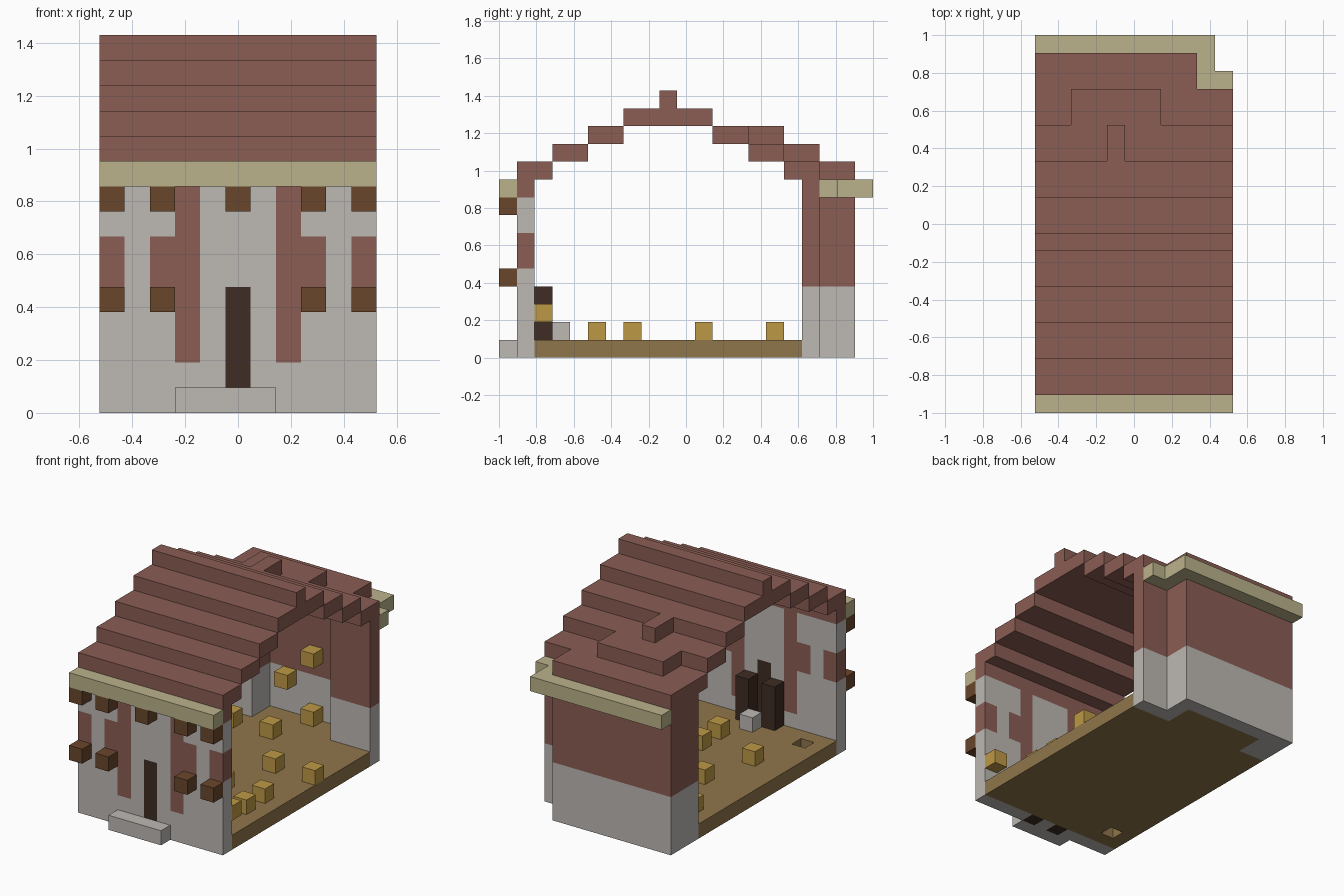
import bpy
import bmesh
from itertools import product
from mathutils import Vector

if "Cube" in bpy.data.objects:
    bpy.data.objects.remove(bpy.data.objects["Cube"], do_unlink=True)

UNIT = 2 / 21                       # edge of one building block
ORIGIN = Vector((-5.5, -10.5, 0))   # moves the block grid to the centre


def material(name, *rgb):
    linear = [((c / 255 + 0.055) / 1.055) ** 2.4 for c in rgb] + [1]
    mat = bpy.data.materials.new(name)
    mat.use_nodes = True
    mat.diffuse_color = linear
    shader = mat.node_tree.nodes["Principled BSDF"]
    shader.inputs["Base Color"].default_value = linear
    shader.inputs["Roughness"].default_value = 0.9
    return mat


RED = material("brick red", 139, 93, 84)
GREY = material("plaster grey", 189, 185, 180)
BEIGE = material("trim beige", 187, 178, 139)
BROWN = material("beam brown", 106, 70, 43)
DARK = material("dark wood", 62, 44, 35)
GOLD = material("gold", 190, 153, 70)
FLOOR = material("floor wood", 144, 118, 76)


def box(x, y, z):
    """Cells of a box; every argument is one index or a (first, last) pair."""
    spans = [(s, s) if isinstance(s, int) else s for s in (x, y, z)]
    return set(product(*(range(a, b + 1) for a, b in spans)))


def blocks(name, cells, mats, rule=lambda x, y, z: 0):
    """Outer skin of a set of unit cells, coloured per cell by a rule."""
    bm = bmesh.new()
    verts = {}

    def vert(p):
        key = tuple(p)
        if key not in verts:
            verts[key] = bm.verts.new((Vector(key) + ORIGIN) * UNIT)
        return verts[key]

    for cell in sorted(cells):
        for axis, side in product(range(3), (0, 1)):
            near = list(cell)
            near[axis] += 2 * side - 1
            if tuple(near) in cells:
                continue
            u, v = (axis + 1) % 3, (axis + 2) % 3
            ring = []
            for du, dv in ((0, 0), (1, 0), (1, 1), (0, 1)):
                p = list(cell)
                p[axis] += side
                p[u] += du
                p[v] += dv
                ring.append(vert(p))
            face = bm.faces.new(ring if side else ring[::-1])
            face.material_index = rule(*cell)
    mesh = bpy.data.meshes.new(name)
    bm.to_mesh(mesh)
    bm.free()
    for mat in mats:
        mesh.materials.append(mat)
    obj = bpy.data.objects.new(name, mesh)
    bpy.context.collection.objects.link(obj)
    return obj


# Front wall: grey plaster, red brick panels, dark door
def front_colour(x, y, z):
    across = abs(x - 5)
    if (x == 5 and 1 <= z <= 4) or (across == 1 and z == 0):
        return 2
    if z == 9 or (across == 2 and z >= 2):
        return 1
    return 1 if across in (3, 5) and z in (5, 6) else 0


blocks("front_wall", box((0, 10), 1, (0, 9)), [GREY, RED, DARK], front_colour)
blocks("front_step", box((3, 6), 0, 0), [GREY])
blocks("front_eave", box((0, 10), 0, 9), [BEIGE])

# Beam ends poking out of the front wall
beams = set()
for x in (0, 2, 5, 8, 10):
    beams |= box(x, 0, 8)
    if x != 5:
        beams |= box(x, 0, 4)
blocks("beam_ends", beams, [BROWN])

# Rear wall with a shallow alcove
rear = (box((0, 1), (17, 19), (0, 9)) | box(8, (17, 19), (0, 9))
        | box((9, 10), 17, (0, 9)) | box((2, 7), 19, (0, 9)))
blocks("rear_wall", rear, [GREY, RED], lambda x, y, z: int(z > 3))
blocks("rear_eave", box((0, 9), 20, 9) | box(9, (18, 19), 9) | box(10, 18, 9),
       [BEIGE])

# Floor with a hole near the front
floor = box((0, 10), (2, 16), 0) | box((2, 7), (17, 18), 0)
blocks("floor", floor - box(1, 3, 0), [FLOOR])

# Stepped main roof
roof = box((0, 10), (7, 11), 13) | box((0, 10), 9, 14)
for step in range(3):
    roof |= box((0, 10), (1 + 2 * step, 2 + 2 * step), 10 + step)
    roof |= box((0, 10), (16 - 2 * step, 17 - 2 * step), 10 + step)
# Small rear gable running into the main roof
roof -= box((2, 6), (16, 17), 10) | box(4, (14, 15), 11)
roof |= box((0, 8), (18, 19), 10)
roof |= box((2, 6), (16, 17), 11) | box(4, (14, 15), 12)
blocks("roof", roof, [RED])

# Things inside
blocks("door_posts", box(4, 2, (1, 3)) | box(6, 2, (1, 3)), [DARK])
blocks("inner_step", box(5, 3, 1), [GREY])
scattered = {15: (1, 4), 11: (3, 7, 10), 7: (2, 6, 9), 5: (6, 9), 18: (5,)}
cubes = {(x, y, 1) for y, row in scattered.items() for x in row}
blocks("floor_cubes", cubes, [GOLD])
blocks("wall_cubes", {(5, 18, 5), (3, 18, 3), (10, 2, 2)}, [GOLD])
